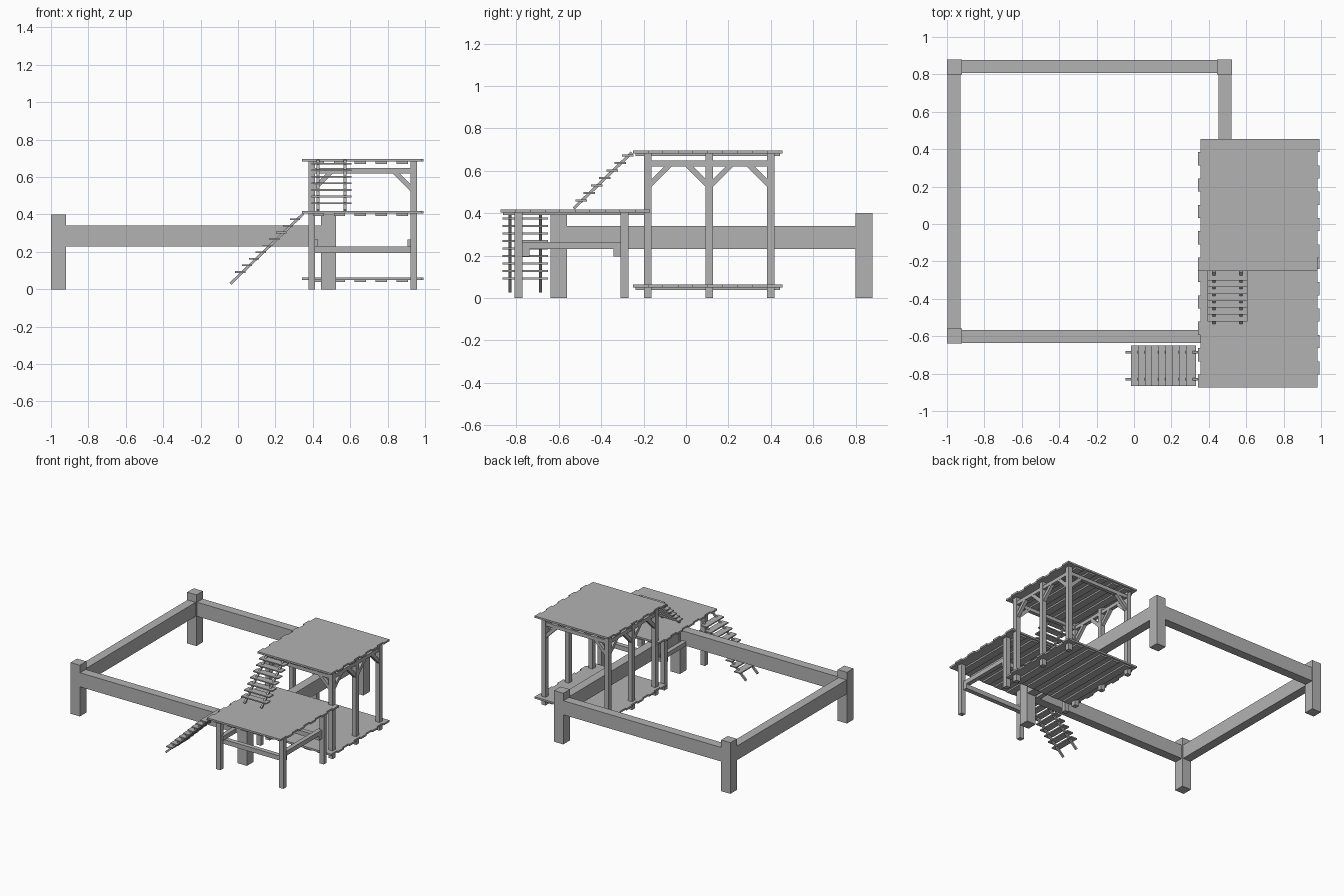
import bpy, bmesh, math
from mathutils import Matrix, Vector

cube = bpy.data.objects.get("Cube")
if cube:
    bpy.data.objects.remove(cube)

wood = bpy.data.materials.new("grey_wood")
wood.use_nodes = True
GREY = (0.45, 0.45, 0.45, 1)
wood.diffuse_color = GREY
wood.node_tree.nodes["Principled BSDF"].inputs["Base Color"].default_value = GREY


def make(name, boxes, bars=()):
    """Object made of axis-aligned boxes (min, max) and tilted bars (start, end, width, depth)."""
    bm = bmesh.new()
    for lo, hi in boxes:
        lo, hi = Vector(lo), Vector(hi)
        bmesh.ops.create_cube(bm, size=1, matrix=Matrix.Translation((lo + hi) / 2) @ Matrix.Diagonal((*(hi - lo), 1)))
    for a, b, width, depth in bars:
        a, b = Vector(a), Vector(b)
        d = (b - a).normalized()
        side = d.cross(Vector((0, 0, 1))).normalized()
        rot = Matrix((side, d, side.cross(d))).transposed().to_4x4()
        size = Matrix.Diagonal((width, (b - a).length, depth, 1))
        bmesh.ops.create_cube(bm, size=1, matrix=Matrix.Translation((a + b) / 2) @ rot @ size)
    mesh = bpy.data.meshes.new(name)
    bm.to_mesh(mesh)
    bm.free()
    mesh.materials.append(wood)
    obj = bpy.data.objects.new(name, mesh)
    bpy.context.collection.objects.link(obj)
    return obj


# Large bed frame: corner posts and side rails
X0, X1, Y0, Y1, P = -1.0, 0.525, -0.64, 0.88, 0.08
make("bed_posts", [((x, y, 0), (x + P, y + P, 0.4)) for x in (X0, X1 - P) for y in (Y0, Y1 - P)])
R0, R1, T = 0.23, 0.34, 0.073
make("bed_rails", [
    ((X0 + P, Y0 + 0.003, R0), (X1 - P, Y0 + T, R1)),
    ((X0 + P, Y1 - T, R0), (X1 - P, Y1 - 0.003, R1)),
    ((X0 + 0.003, Y0 + P, R0), (X0 + T, Y1 - P, R1)),
    ((X1 - T, Y0 + P, R0), (X1 - 0.003, Y1 - P, R1))])


# Decks: staggered planks across, joists below
def deck(name, y0, y1, top, count=10):
    step = (y1 - y0) / count
    planks = []
    for i in range(count):
        shift = 0.006 if i % 2 else -0.006
        planks.append(((0.349 + shift, y0 + i * step, top - 0.014), (0.986 + shift, y0 + (i + 1) * step, top)))
    make(name + "_planks", planks)
    make(name + "_joists", [((0.4 + i * 0.112, y0 + 0.012, top - 0.026), (0.46 + i * 0.112, y1 - 0.012, top - 0.014))
                            for i in range(5)])


deck("front_deck", -0.875, -0.17, 0.418)
deck("roof_deck", -0.25, 0.455, 0.696)
deck("floor_deck", -0.25, 0.455, 0.064)

# Posts carrying the decks
XS = (0.395, 0.94)
H = 0.018


def posts(name, ys, top):
    make(name, [((x - H, y - H, 0), (x + H, y + H, top)) for x in XS for y in ys])


TALL, SHORT = (-0.18, 0.11, 0.4), (-0.79, -0.29)
posts("tall_posts", TALL, 0.682)
posts("short_posts", SHORT, 0.404)

# Rails under the front deck
make("front_deck_cross_rails", [((XS[0], y - H, 0.195), (XS[1], y + H, 0.23)) for y in (-0.757, -0.323)])
make("front_deck_side_rails", [((x - 0.017, SHORT[0], 0.23), (x + 0.017, SHORT[1], 0.265)) for x in (0.412, 0.923)])

# Beams and corner braces under the roof deck
B0, B1 = 0.62, 0.648
make("roof_side_beams", [((x - 0.014, TALL[0], B0), (x + 0.014, TALL[-1], B1)) for x in XS])
make("roof_end_beams", [((XS[0], y - 0.014, B0), (XS[1], y + 0.014, B1)) for y in (TALL[0], TALL[-1])])
braces = []
for x in XS:
    for a, b in zip(TALL, TALL[1:]):
        for y, s in ((a, 1), (b, -1)):
            braces.append(((x, y + s * 0.01, 0.535), (x, y + s * 0.105, 0.63), 0.026, 0.026))
for y in (TALL[0], TALL[-1]):
    for x, s in ((XS[0], 1), (XS[1], -1)):
        braces.append(((x + s * 0.01, y, 0.535), (x + s * 0.105, y, 0.63), 0.026, 0.026))
make("roof_braces", [], braces)


# Open stairs: built climbing along +x from a foot point, optionally turned to climb along +y
def stairs(name, foot, rise, run, first, count, turned=False):
    pitch_x, pitch_z = 0.0365, 0.0352
    treads = []
    for i in range(count):
        x, z = first[0] + i * pitch_x, first[1] + i * pitch_z
        treads.append(((x, -0.108, z), (x + 0.054, 0.108, z + 0.009)))
    sides = [((0, s * 0.072, 0), (run, s * 0.072, rise), 0.014, 0.014) for s in (-1, 1)]
    for obj in (make(name + "_treads", treads), make(name + "_stringers", [], sides)):
        obj.location = foot
        if turned:
            obj.rotation_euler.z = math.pi / 2


stairs("lower_stairs", (-0.04, -0.758, 0.03), 0.375, 0.39, (0.025, 0.058), 9)
stairs("upper_stairs", (0.5, -0.53, 0.422), 0.264, 0.275, (0.01, 0.034), 7, turned=True)
